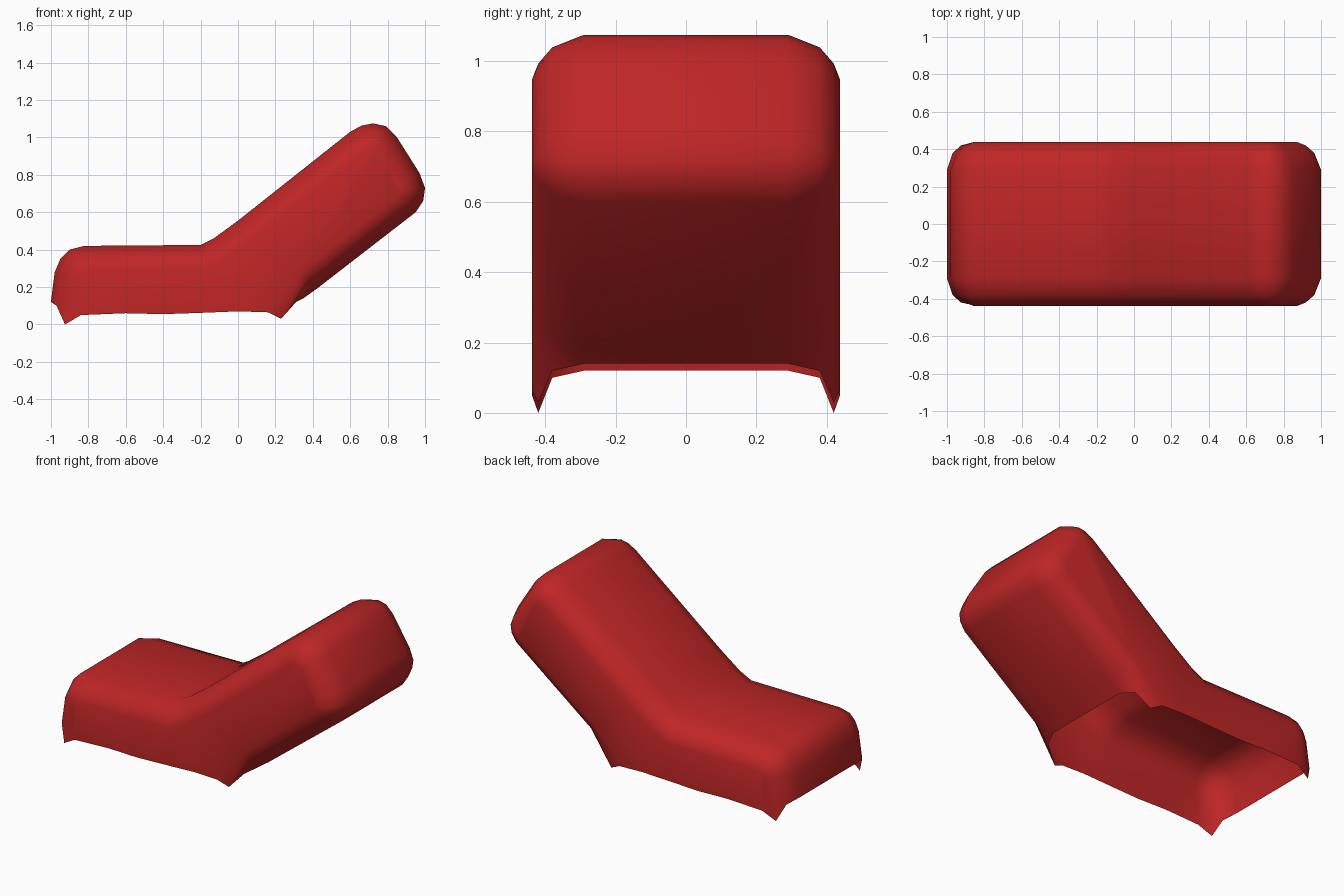
import bpy, bmesh, math
from mathutils import Vector

cube = bpy.data.objects.get("Cube")
if cube:
    bpy.data.objects.remove(cube, do_unlink=True)

# Red fabric
red = bpy.data.materials.new("red fabric")
red.use_nodes = True
colour = (0.52, 0.019, 0.019, 1)
red.diffuse_color = colour
red.node_tree.nodes["Principled BSDF"].inputs["Base Color"].default_value = colour

# Side profile (x, z): front hem, seat top, backrest, rear hem
PROFILE = [Vector(p) for p in (
    (-1, .12), (-.98, .28), (-.95, .35), (-.9, .4), (-.82, .42),
    (-.2, .425), (-.13, .46), (0, .555), (.6, 1.03), (.66, 1.063),
    (.72, 1.075), (.79, 1.06), (.85, 1.0), (.97, .81), (1, .73),
    (.99, .66), (.95, .6), (.42, .19), (.35, .14))]

# Rounding towards the sides: half width, inset, front hem end, rear hem end
LAYERS = [
    (.29, 0, (-1, .12), (.35, .14)),
    (.38, .035, (-.97, .10), (.31, .12)),
    (.42, .08, (-.925, 0), (.23, .03)),
    (.438, .125, (-.84, .05), (.16, .065))]

# Lower edge of each side panel, rear to front
SIDE_HEM = [(0, .07), (-.2, .062), (-.4, .055), (-.6, .06)]


def inset_profile(distance):
    """Move each profile point inwards along its averaged normal."""
    points = []
    for i, p in enumerate(PROFILE):
        a = PROFILE[max(i - 1, 0)]
        b = PROFILE[min(i + 1, len(PROFILE) - 1)]
        before = (p - a).normalized() if i else (b - p).normalized()
        after = (b - p).normalized() if b != p else before
        t = (before + after).normalized()
        inward = Vector((t.y, -t.x))
        points.append(p + inward * distance / max(t.dot(after), .5))
    return points


def add_row(bm, side, layer):
    y, distance, front, rear = layer
    points = inset_profile(distance)
    points[0], points[-1] = Vector(front), Vector(rear)
    return [bm.verts.new((p.x, side * y, p.y)) for p in points]


bm = bmesh.new()
rows = [add_row(bm, -1, l) for l in reversed(LAYERS)]
rows += [add_row(bm, 1, l) for l in LAYERS]

# Rounded outer skin, left open below the seat
for a, b in zip(rows, rows[1:]):
    for i in range(len(PROFILE) - 1):
        bm.faces.new((a[i], a[i + 1], b[i + 1], b[i]))

# Flat side panels
for row, side in ((rows[0], -1), (rows[-1], 1)):
    hem = [bm.verts.new((x, side * LAYERS[-1][0], z)) for x, z in SIDE_HEM]
    panel = bm.faces.new(row + hem)
    bmesh.ops.triangulate(bm, faces=[panel])

bmesh.ops.recalc_face_normals(bm, faces=bm.faces)
# The top of the seat must face upwards
bm.normal_update()
seat = max(bm.faces, key=lambda f: abs(f.normal.z) * f.calc_area())
if seat.normal.z < 0:
    bmesh.ops.reverse_faces(bm, faces=bm.faces)

mesh = bpy.data.meshes.new("cushion_cover")
bm.to_mesh(mesh)
bm.free()
mesh.materials.append(red)
cover = bpy.data.objects.new("cushion_cover", mesh)
bpy.context.collection.objects.link(cover)

# Smooth shading
bpy.ops.object.select_all(action='DESELECT')
cover.select_set(True)
bpy.context.view_layer.objects.active = cover
bpy.ops.object.shade_smooth_by_angle(angle=math.radians(50))
